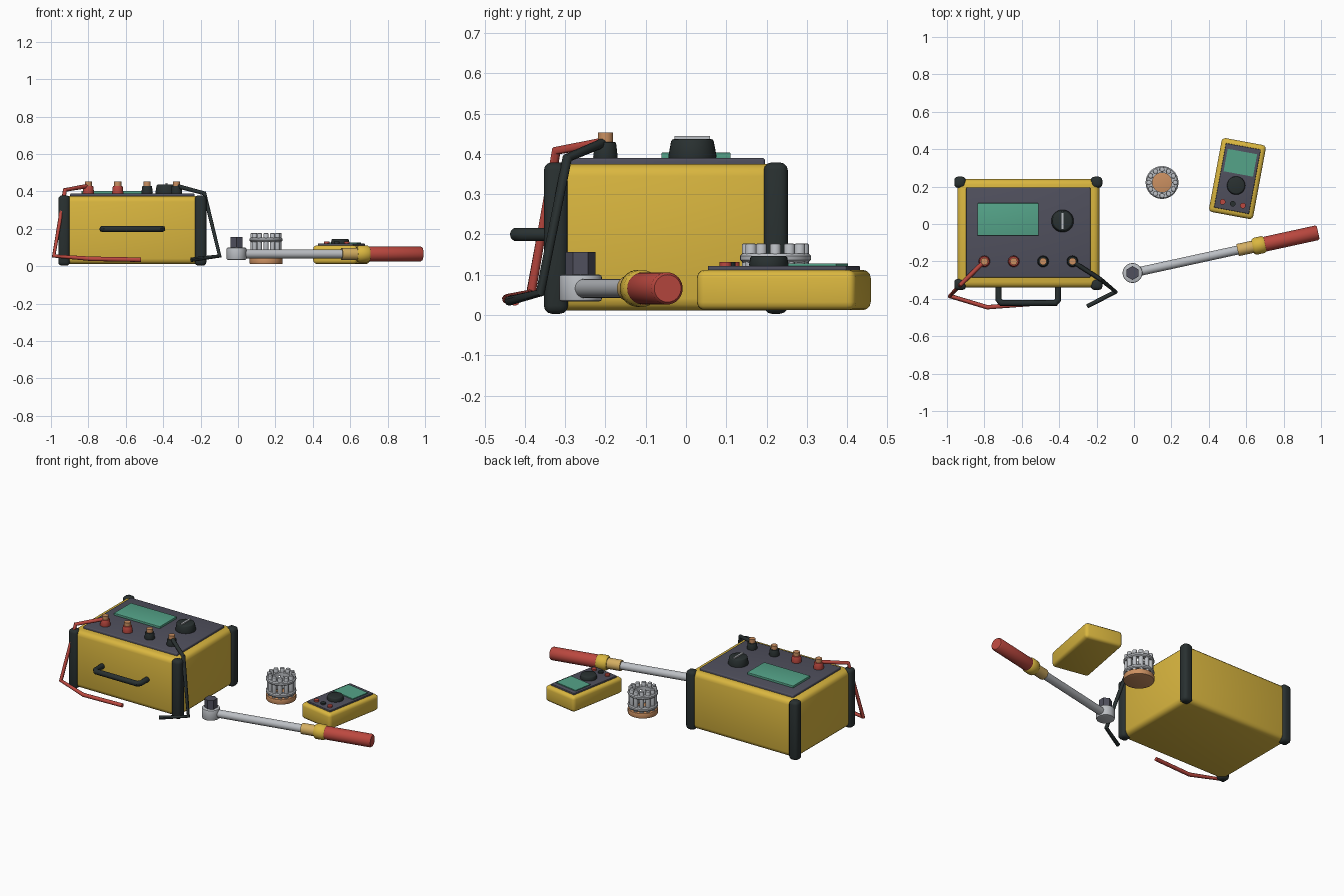
import bpy, math
from mathutils import Vector, Matrix

if "Cube" in bpy.data.objects:
    bpy.data.objects.remove(bpy.data.objects["Cube"])


def material(name, rgb):
    m = bpy.data.materials.new(name)
    m.use_nodes = True
    m.diffuse_color = (*rgb, 1)
    m.node_tree.nodes["Principled BSDF"].inputs["Base Color"].default_value = (*rgb, 1)
    return m


YELLOW = material("safety yellow", (0.70, 0.47, 0.05))
SLATE = material("slate panel", (0.08, 0.08, 0.11))
GREEN = material("screen green", (0.09, 0.37, 0.25))
BLACK = material("black rubber", (0.022, 0.03, 0.03))
RED = material("red plastic", (0.50, 0.065, 0.05))
COPPER = material("copper", (0.60, 0.28, 0.12))
STEEL = material("steel", (0.50, 0.52, 0.55))
BRASS = material("brass", (0.65, 0.42, 0.12))


def finish(name, mat, bevel=0, segments=3):
    o = bpy.context.object
    o.name = name
    o.data.materials.append(mat)
    if bevel:
        b = o.modifiers.new("soft edges", "BEVEL")
        b.width, b.segments, b.limit_method = bevel, segments, "ANGLE"
        bpy.ops.object.modifier_apply(modifier=b.name)
    bpy.ops.object.shade_smooth_by_angle(angle=math.radians(40))
    return o


def box(name, loc, size, mat, bevel=0.0):
    bpy.ops.mesh.primitive_cube_add(size=1, location=loc)
    o = bpy.context.object
    o.scale = size
    bpy.ops.object.transform_apply(location=False, rotation=False, scale=True)
    return finish(name, mat, bevel)


def drum(name, x, y, z0, z1, r0, mat, r1=None, bevel=0.0, sides=32):
    bpy.ops.mesh.primitive_cone_add(vertices=sides, radius1=r0, radius2=r1 or r0,
                                    depth=z1 - z0, location=(x, y, (z0 + z1) / 2))
    return finish(name, mat, bevel, 2)


def lathe(name, loc, profile, mat, closed=False, sides=32):
    """Revolve (radius, height) pairs around the local z axis."""
    n = len(profile)
    verts = [(r * math.cos(a), r * math.sin(a), h)
             for a in (2 * math.pi * i / sides for i in range(sides)) for r, h in profile]
    faces = []
    for i in range(sides):
        j = (i + 1) % sides
        for k in range(n if closed else n - 1):
            l = (k + 1) % n
            faces.append((i * n + k, j * n + k, j * n + l, i * n + l))
    if not closed:
        faces.append([i * n for i in reversed(range(sides))])
        faces.append([i * n + n - 1 for i in range(sides)])
    me = bpy.data.meshes.new(name)
    me.from_pydata(verts, [], faces)
    o = bpy.data.objects.new(name, me)
    bpy.context.collection.objects.link(o)
    bpy.ops.object.select_all(action="DESELECT")
    o.select_set(True)
    bpy.context.view_layer.objects.active = o
    o.location = loc
    return finish(name, mat)


def tube(name, points, radius, mat):
    c = bpy.data.curves.new(name, "CURVE")
    c.dimensions, c.bevel_depth, c.bevel_resolution, c.use_fill_caps = "3D", radius, 3, True
    s = c.splines.new("POLY")
    s.points.add(len(points) - 1)
    for p, co in zip(s.points, points):
        p.co = (*co, 1)
    o = bpy.data.objects.new(name, c)
    bpy.context.collection.objects.link(o)
    bpy.ops.object.select_all(action="DESELECT")
    o.select_set(True)
    bpy.context.view_layer.objects.active = o
    bpy.ops.object.convert(target="MESH")
    return finish(name, mat)


def place(parts, matrix):
    """Move a group built around the origin to its final pose."""
    bpy.context.view_layer.update()
    for o in parts:
        o.matrix_world = matrix @ o.matrix_world


# Tester case with rubber corner posts and control panel
CX, CY = -0.565, -0.05
box("case_body", (CX, CY, 0.193), (0.76, 0.58, 0.364), YELLOW, 0.03)
for sx, side in ((-1, "right"), (1, "left")):
    for sy, end in ((-1, "front"), (1, "back")):
        box(f"corner_post_{end}_{side}", (CX + sx * 0.365, CY + sy * 0.273, 0.191),
            (0.062, 0.06, 0.376), BLACK, 0.02)
box("control_panel", (CX, -0.045, 0.376), (0.664, 0.482, 0.028), SLATE, 0.006)
box("case_screen", (-0.674, 0.025, 0.395), (0.326, 0.172, 0.016), GREEN, 0.002)
drum("selector_knob", -0.382, 0.016, 0.388, 0.437, 0.061, BLACK, 0.052, 0.006)
box("knob_pointer", (-0.382, 0.016, 0.44), (0.012, 0.088, 0.008), STEEL)

# Binding posts
for i, mat in enumerate((RED, RED, BLACK, BLACK)):
    x = -0.80 + i * 0.157
    drum(f"terminal_base_{i + 1}", x, -0.2, 0.388, 0.43, 0.031, mat, 0.026, 0.004)
    drum(f"terminal_tip_{i + 1}", x, -0.2, 0.43, 0.453, 0.019, COPPER)

# Carry handle
tube("carry_handle", [(-0.724, -0.335, 0.2), (-0.724, -0.405, 0.2), (-0.71, -0.422, 0.2),
                      (-0.42, -0.422, 0.2), (-0.406, -0.405, 0.2), (-0.406, -0.335, 0.2)],
     0.017, BLACK)

# Test leads
tube("red_lead", [(-0.80, -0.2, 0.43), (-0.925, -0.322, 0.408), (-0.985, -0.385, 0.055),
                  (-0.785, -0.445, 0.04), (-0.52, -0.425, 0.035)], 0.012, RED)
tube("black_lead", [(-0.33, -0.2, 0.43), (-0.18, -0.295, 0.39), (-0.098, -0.362, 0.055),
                    (-0.25, -0.44, 0.035)], 0.012, BLACK)

# Torque wrench: shaft parts lie along the tool axis
HX, HY, HZ = -0.008, -0.262, 0.066
drum("wrench_head", HX, HY, 0.034, 0.1, 0.053, STEEL, bevel=0.006)
drum("drive_socket", HX, HY, 0.098, 0.157, 0.037, SLATE, sides=6)
wrench = [
    lathe("wrench_shaft", (0, 0, 0), [(0.024, 0.02), (0.024, 0.6)], STEEL),
    lathe("wrench_ferrule", (0, 0, 0), [(0.033, 0.575), (0.033, 0.67)], BRASS),
    lathe("wrench_collar", (0, 0, 0), [(0.038, 0.658), (0.046, 0.67), (0.046, 0.715),
                                       (0.038, 0.727)], YELLOW),
    lathe("wrench_grip", (0, 0, 0), [(0.038, 0.715), (0.04, 0.73), (0.04, 1.008),
                                     (0.034, 1.016)], RED),
]
axis = Vector((0.977, 0.213, 0))
place(wrench, Matrix.Translation((HX, HY, HZ)) @ axis.to_track_quat("Z", "Y").to_matrix().to_4x4())

# Roller cage on a copper base
GX, GY = 0.15, 0.222
drum("cage_base", GX, GY, 0.012, 0.045, 0.088, COPPER, bevel=0.004)
for i, z in enumerate((0.055, 0.131)):
    lathe(f"cage_ring_{i + 1}", (GX, GY, z),
          [(0.052, 0), (0.082, 0), (0.088, 0.006), (0.088, 0.016), (0.082, 0.022), (0.052, 0.022)],
          STEEL, closed=True)
for i in range(12):
    a = math.tau * i / 12
    drum(f"cage_roller_{i + 1}", GX + 0.07 * math.cos(a), GY + 0.07 * math.sin(a),
         0.045, 0.177, 0.0135, STEEL, bevel=0.003, sides=14)

# Handheld meter, turned slightly on the ground
meter = [
    box("meter_body", (0, 0, 0.062), (0.24, 0.402, 0.1), YELLOW, 0.02),
    box("meter_panel", (0, 0, 0.115), (0.19, 0.35, 0.014), SLATE, 0.003),
    box("meter_screen", (0, 0.086, 0.124), (0.16, 0.122, 0.008), GREEN),
    drum("meter_knob", 0, -0.038, 0.12, 0.147, 0.05, BLACK, 0.045, 0.005),
]
for x, name, mat in ((-0.055, "right", RED), (0, "middle", BLACK), (0.055, "left", RED)):
    meter.append(drum(f"meter_jack_{name}", x, -0.137, 0.118, 0.132, 0.015, mat))
place(meter, Matrix.Translation((0.553, 0.243, 0)) @ Matrix.Rotation(math.radians(-10.5), 4, "Z"))
